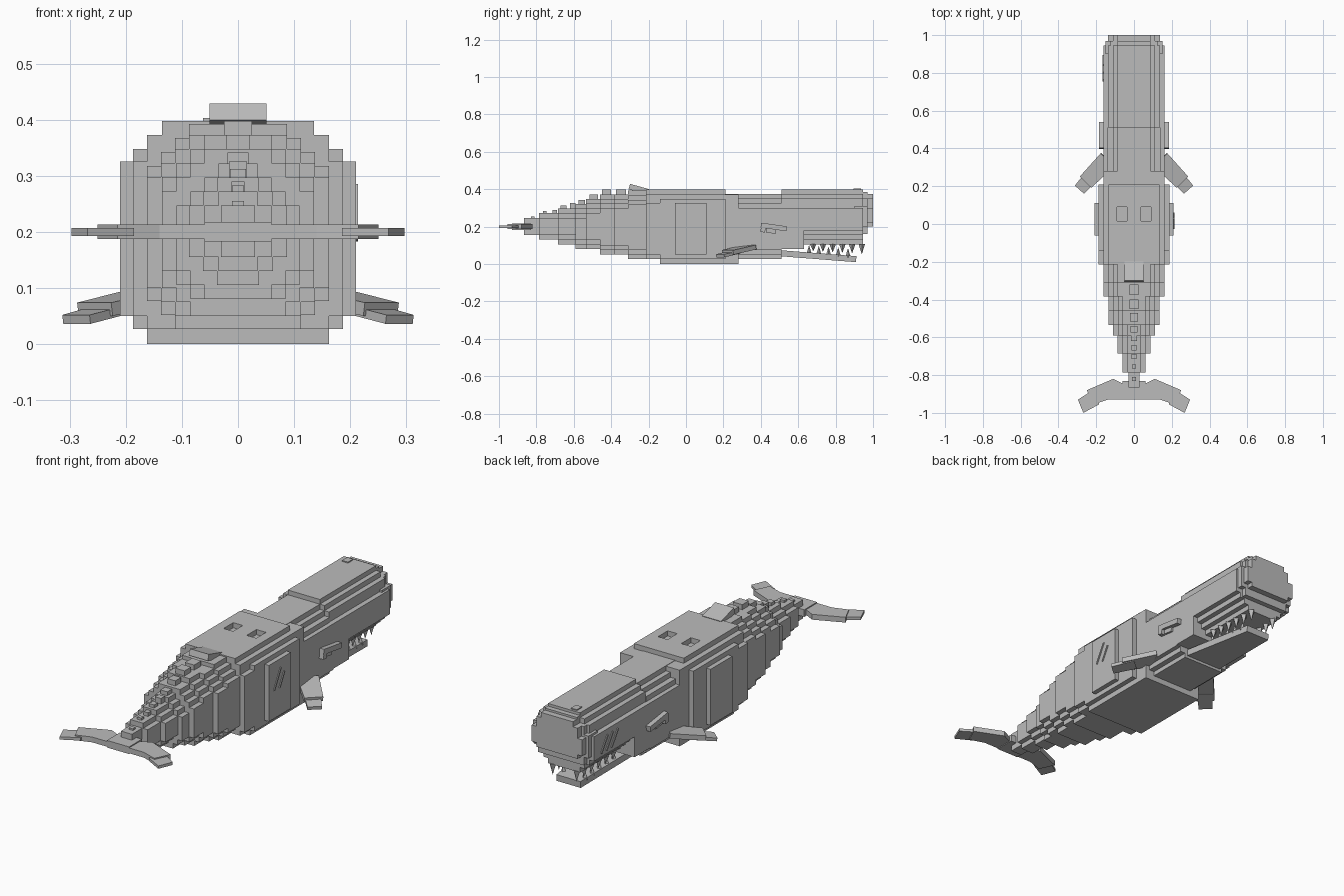
import bpy, bmesh, math
from mathutils import Vector, Matrix

if "Cube" in bpy.data.objects:
    bpy.data.objects.remove(bpy.data.objects["Cube"])

grey = bpy.data.materials.new("whale grey")
grey.diffuse_color = (0.5, 0.5, 0.5, 1)
grey.use_nodes = True
grey.node_tree.nodes["Principled BSDF"].inputs["Base Color"].default_value = grey.diffuse_color
S = 0.025  # size of one block step


def finish(name, bm):
    bmesh.ops.recalc_face_normals(bm, faces=bm.faces)
    me = bpy.data.meshes.new(name)
    bm.to_mesh(me)
    bm.free()
    me.materials.append(grey)
    ob = bpy.data.objects.new(name, me)
    bpy.context.collection.objects.link(ob)
    return ob


def box(bm, x0, x1, y0, y1, z0, z1, rot=None):
    c = Vector(((x0 + x1) / 2, (y0 + y1) / 2, (z0 + z1) / 2))
    m = Matrix.Translation(c) @ (rot or Matrix()) @ Matrix.Diagonal((x1 - x0, y1 - y0, z1 - z0, 1))
    bmesh.ops.create_cube(bm, size=1, matrix=m)


def prism(bm, pts, z0, z1):
    # extrude a plan outline upward
    lo = [bm.verts.new((x, y, z0)) for x, y in pts]
    f = bm.faces.new(lo)
    r = bmesh.ops.extrude_face_region(bm, geom=[f])
    bmesh.ops.translate(bm, vec=(0, 0, z1 - z0),
                        verts=[v for v in r["geom"] if isinstance(v, bmesh.types.BMVert)])


def slab(bm, a, b, wa, wb, t):
    # tapered flat bar from a to b, width lies in plan
    a, b = Vector(a), Vector(b)
    d = b - a
    side = d.cross(Vector((0, 0, 1))).normalized()
    up = side.cross(d).normalized() * t / 2
    vs = [bm.verts.new(p + side * s * w / 2 + up * u)
          for p, w in ((a, wa), (b, wb)) for s, u in ((-1, -1), (1, -1), (1, 1), (-1, 1))]
    for q in ((0, 1, 2, 3), (4, 5, 6, 7), (0, 1, 5, 4), (1, 2, 6, 5), (2, 3, 7, 6), (3, 0, 4, 7)):
        bm.faces.new([vs[i] for i in q])


def stepped(bm, y0, y1, w, z0, z1):
    # cross-section with stepped corners
    n = min(3, int(w / S) - 1)
    for k in range(n + 1):
        box(bm, -(w - k * S), w - k * S, y0, y1,
            z0 + max(0, min(n, 2) - k) * S, z1 - (n - k) * S)


# tapering tail and rear body
bm = bmesh.new()
for seg in ((-.31, -.215, .162, .027, .392), (-.385, -.31, .162, .05, .373),
            (-.46, -.385, .135, .05, .373), (-.535, -.46, .135, .08, .348),
            (-.59, -.535, .11, .08, .322), (-.685, -.59, .087, .105, .297),
            (-.785, -.685, .06, .13, .272), (-.865, -.785, .03, .155, .247)):
    stepped(bm, *seg)
finish("tail_body", bm)

# middle body: wide layers nested in length
bm = bmesh.new()
for w, y0, y1, z0, z1 in ((.21, -.06, .11, .05, .325), (.187, -.14, .21, .027, .348),
                          (.187, -.215, .21, .05, .325), (.162, -.215, .28, .027, .373),
                          (.162, -.14, .28, 0, .35)):
    box(bm, -w, w, y0, y1, z0, z1)
finish("middle_body", bm)

# back plate with two square pits
bm = bmesh.new()
box(bm, -.135, .135, -.215, .21, .34, .398)
back = finish("back_plate", bm)
bm = bmesh.new()
for s in (-1, 1):
    box(bm, s * .063 - .026, s * .063 + .026, .015, .09, .36, .45)
cut = finish("pit_cutter", bm)
cut.hide_render = True
cut.hide_viewport = True
mod = back.modifiers.new("pits", "BOOLEAN")
mod.operation = "DIFFERENCE"
mod.object = cut
mod.solver = "EXACT"

# neck
bm = bmesh.new()
for w, z0, z1 in ((.162, .075, .30), (.14, .05, .325), (.112, .028, .35), (.087, .028, .375)):
    box(bm, -w, w, .21, .51, z0, z1)
box(bm, -.162, .162, .51, .63, .08, .30)
finish("neck", bm)

# head and blunt snout
bm = bmesh.new()
for w, y1, z0, z1 in ((.162, .945, .18, .30), (.137, .945, .155, .35),
                      (.112, .945, .13, .375), (.087, .945, .105, .398)):
    box(bm, -w, w, .51, y1, z0, z1)
for w, z0, z1 in ((.15, .2, .31), (.125, .16, .35), (.087, .16, .385)):
    box(bm, -w, w, .9, .97, z0, z1)
for w, z0, z1 in ((.137, .22, .30), (.112, .2, .35), (.087, .2, .375)):
    box(bm, -w, w, .9, 1.0, z0, z1)
finish("head", bm)

# lower jaw, slightly open
bm = bmesh.new()
slab(bm, (0, .50, .058), (0, .91, .026), .2, .13, .032)
finish("lower_jaw", bm)

# teeth, upper pointing down and lower pointing up
bm = bmesh.new()
for s in (-1, 1):
    for i in range(6):
        y = .68 + i * .052
        h = .04 + i * .003
        x = s * (.08 - i * .003)
        bmesh.ops.create_cone(bm, segments=4, cap_ends=True, radius1=.018, radius2=0, depth=h,
                              matrix=Matrix.Translation((x, y, .108 - h / 2)) @ Matrix.Rotation(math.pi, 4, "X"))
        if i < 5:
            z = .054 - i * .004
            bmesh.ops.create_cone(bm, segments=4, cap_ends=True, radius1=.015, radius2=0, depth=.05,
                                  matrix=Matrix.Translation((x * .85, y - .022, z + .022)))
finish("teeth", bm)

# brows and eyes
bm = bmesh.new()
for s in (-1, 1):
    a, b = sorted((s * .15, s * .185))
    box(bm, a, b, .40, .54, .185, .211, Matrix.Rotation(-.14, 4, "X"))
    box(bm, a, b, .40, .425, .17, .21, Matrix.Rotation(-.14, 4, "X"))
    a, b = sorted((s * .15, s * .172))
    box(bm, a, b, .43, .48, .165, .195, Matrix.Rotation(-.14, 4, "X"))
finish("brows_and_eyes", bm)

# side fins in two pieces
for s, side in ((-1, "left"), (1, "right")):
    bm = bmesh.new()
    slab(bm, (s * .14, .34, .09), (s * .255, .223, .062), .10, .085, .024)
    slab(bm, (s * .215, .265, .064), (s * .288, .183, .044), .075, .065, .016)
    finish(side + "_fin", bm)

# tail flukes
bm = bmesh.new()
box(bm, -.06, .06, -.93, -.83, .183, .218)
for s in (-1, 1):
    prism(bm, [(s * x, y) for x, y in ((.03, -.86), (.11, -.82), (.25, -.88), (.215, -.955), (.14, -.93), (.03, -.93))],
          .187, .213)
    prism(bm, [(s * x, y) for x, y in ((.2, -.868), (.297, -.93), (.268, -1.0), (.185, -.955))], .193, .207)
finish("tail_flukes", bm)

# dorsal fin and ridge bumps along the tail
bm = bmesh.new()
box(bm, -.051, .051, -.305, -.20, .385, .415, Matrix.Rotation(-.27, 4, "X"))
finish("dorsal_fin", bm)
bm = bmesh.new()
for y, l, w, z in ((-.348, .055, .025, .398), (-.425, .05, .025, .398), (-.493, .045, .021, .373),
                   (-.557, .035, .019, .341), (-.605, .03, .016, .325), (-.655, .03, .014, .312),
                   (-.702, .025, .012, .290), (-.755, .02, .011, .283), (-.82, .02, .011, .255)):
    box(bm, -w, w, y - l / 2, y + l / 2, z - .06, z)
finish("tail_ridges", bm)

# blowhole plate
bm = bmesh.new()
box(bm, -.062, -.03, .895, .935, .39, .403)
finish("blowhole", bm)

# scratch marks on the left of the head and right of the body
bm = bmesh.new()
for i in range(3):
    box(bm, -.166, -.16, .78 + i * .04, .79 + i * .04, .19, .28, Matrix.Rotation(.6, 4, "X"))
for i in range(2):
    box(bm, .208, .214, i * .035, .008 + i * .035, .18, .29 - i * .03, Matrix.Rotation(-.5, 4, "X"))
finish("scars", bm)
